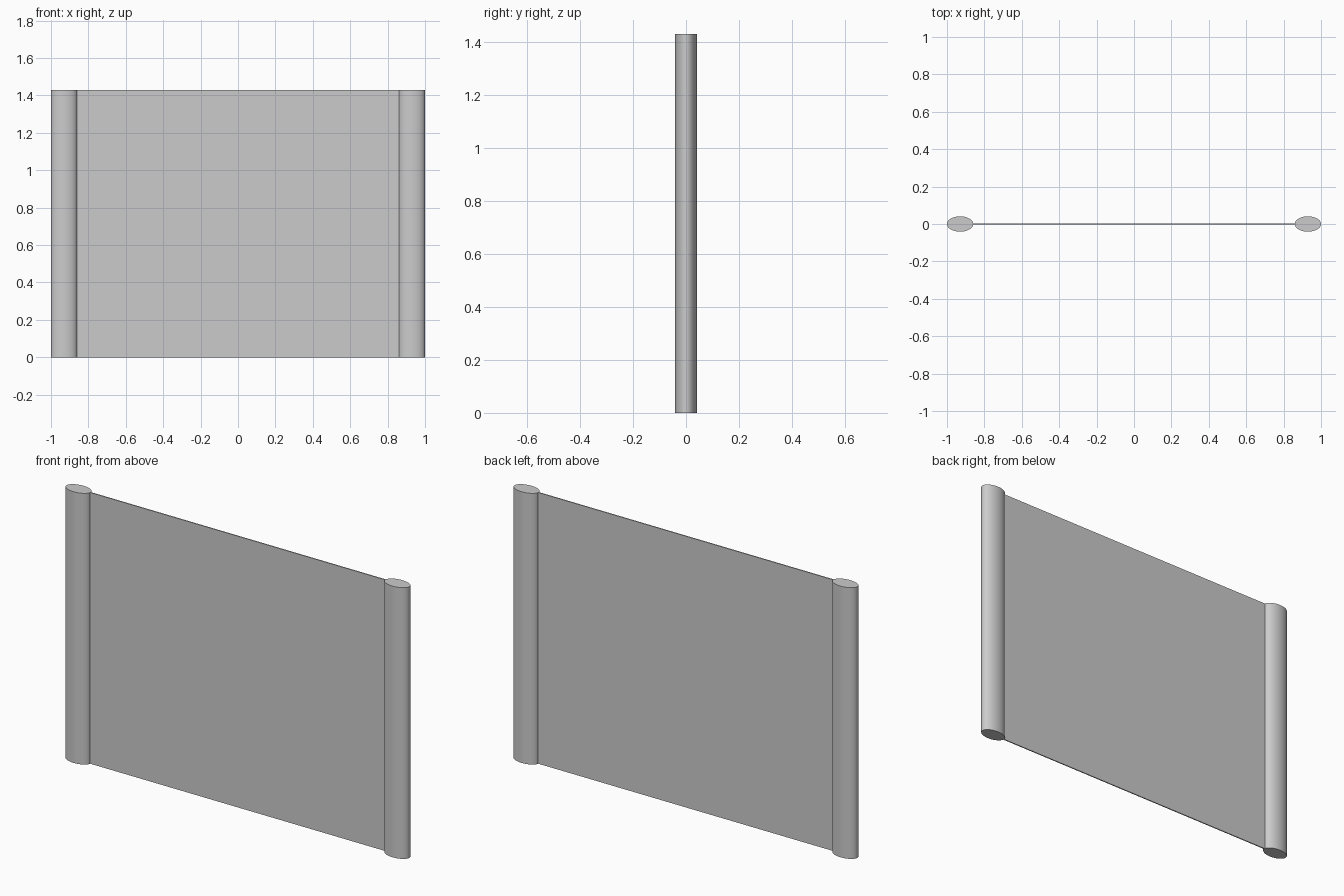
import bpy

if "Cube" in bpy.data.objects:
    bpy.data.objects.remove(bpy.data.objects["Cube"])

H = 1.43            # overall height
POST_X = 0.93       # post centre
RX, RY = 0.07, 0.041  # oval post radii

grey = bpy.data.materials.new("light grey")
grey.diffuse_color = (0.6, 0.6, 0.6, 1)
grey.use_nodes = True
grey.node_tree.nodes["Principled BSDF"].inputs["Base Color"].default_value = grey.diffuse_color


def finish(name, scale):
    ob = bpy.context.object
    ob.name = name
    ob.scale = scale
    bpy.ops.object.transform_apply(location=False, rotation=False, scale=True)
    ob.data.materials.append(grey)
    return ob


# Oval end posts
for side, label in ((-1, "left"), (1, "right")):
    bpy.ops.mesh.primitive_cylinder_add(vertices=64, radius=1, depth=H,
                                        location=(side * POST_X, 0, H / 2))
    finish(label + "_post", (RX, RY, 1))
    bpy.ops.object.shade_smooth_by_angle()

# Thin sheet stretched between the posts
bpy.ops.mesh.primitive_cube_add(size=1, location=(0, 0, H / 2))
finish("panel", (2 * (POST_X - RX) + 0.01, 0.006, H))
